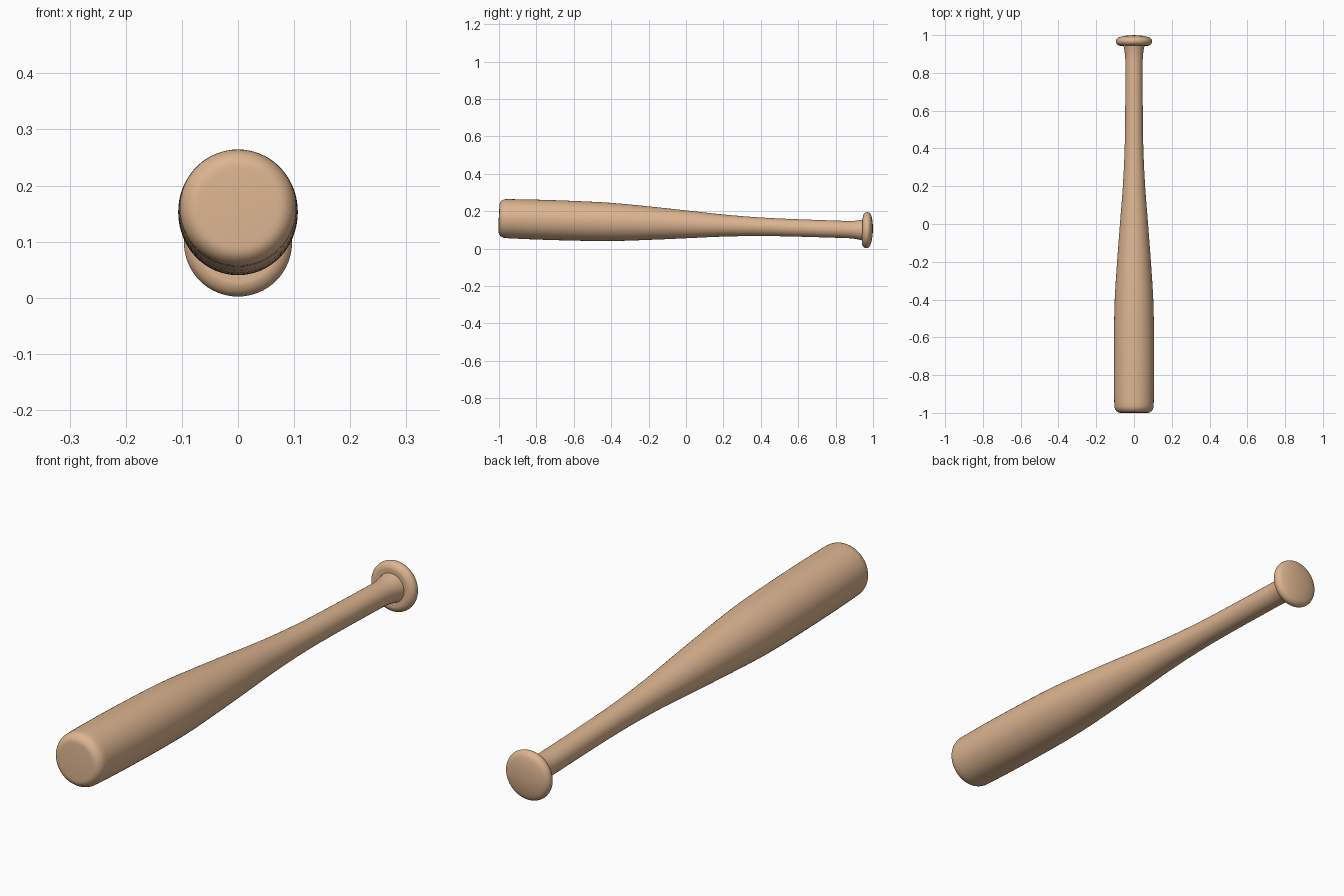
import bpy, bmesh, math
from mathutils import Matrix, Vector

if "Cube" in bpy.data.objects:
    bpy.data.objects.remove(bpy.data.objects["Cube"])

TILT = math.atan(0.032)
SEGMENTS = 64

wood = bpy.data.materials.new("wood")
wood.diffuse_color = (0.72, 0.46, 0.28, 1)
wood.use_nodes = True
wood.node_tree.nodes["Principled BSDF"].inputs["Base Color"].default_value = wood.diffuse_color


def arc(cy, cr, ry, rr, a0, a1, n):
    """Elliptical arc of (position along axis, radius) points."""
    angles = [math.radians(a0 + (a1 - a0) * i / n) for i in range(n + 1)]
    return [(cy + ry * math.cos(a), cr + rr * math.sin(a)) for a in angles]


def smooth(points, steps=4):
    """Catmull-Rom curve through the profile points."""
    p = [Vector(q) for q in [points[0]] + points + [points[-1]]]
    out = []
    for a, b, c, d in zip(p, p[1:], p[2:], p[3:]):
        for i in range(steps):
            t = i / steps
            out.append(0.5 * (2 * b + (c - a) * t + (2 * a - 5 * b + 4 * c - d) * t * t
                              + (3 * b - a - 3 * c + d) * t ** 3))
    return [tuple(v) for v in out] + [points[-1]]


def lathe(name, profile):
    bm = bmesh.new()
    verts = [bm.verts.new((0, y, max(r, 0))) for y, r in profile]
    edges = [bm.edges.new(pair) for pair in zip(verts, verts[1:])]
    bmesh.ops.spin(bm, geom=verts + edges, cent=(0, 0, 0), axis=(0, 1, 0),
                   angle=math.tau, steps=SEGMENTS, use_duplicate=False)
    bmesh.ops.remove_doubles(bm, verts=bm.verts, dist=1e-5)
    bmesh.ops.recalc_face_normals(bm, faces=bm.faces)
    bm.transform(Matrix.Translation((0, 0, 0.1295)) @ Matrix.Rotation(-TILT, 4, 'X'))
    mesh = bpy.data.meshes.new(name)
    bm.to_mesh(mesh)
    bm.free()
    mesh.materials.append(wood)
    ob = bpy.data.objects.new(name, mesh)
    bpy.context.collection.objects.link(ob)
    bpy.ops.object.select_all(action='DESELECT')
    ob.select_set(True)
    bpy.context.view_layer.objects.active = ob
    bpy.ops.object.shade_smooth_by_angle(angle=math.radians(40))
    return ob


# barrel with rounded end, tapering to the handle and flaring at the knob
end = [(-1.002, 0), (-1.0, 0.069)] + arc(-0.962, 0.072, 0.038, 0.032, 170, 100, 6)
taper = [(-0.95, 0.1045), (-0.8, 0.1065), (-0.6, 0.106), (-0.4, 0.102), (-0.2, 0.0895),
         (0.0, 0.0745), (0.2, 0.059), (0.4, 0.0495), (0.6, 0.0465), (0.8, 0.046),
         (0.88, 0.0465), (0.92, 0.051), (0.945, 0.056)]
lathe("bat_body", end + smooth(taper) + [(0.955, 0.052), (0.96, 0)])

# flattened round knob with a softly domed outer face
knob = ([(0.950, 0), (0.947, 0.050)] + arc(0.967, 0.067, 0.024, 0.0295, 170, 20, 14)
        + [(0.993, 0.066), (0.997, 0.045), (0.999, 0.022), (1.0, 0)])
lathe("knob", knob)
